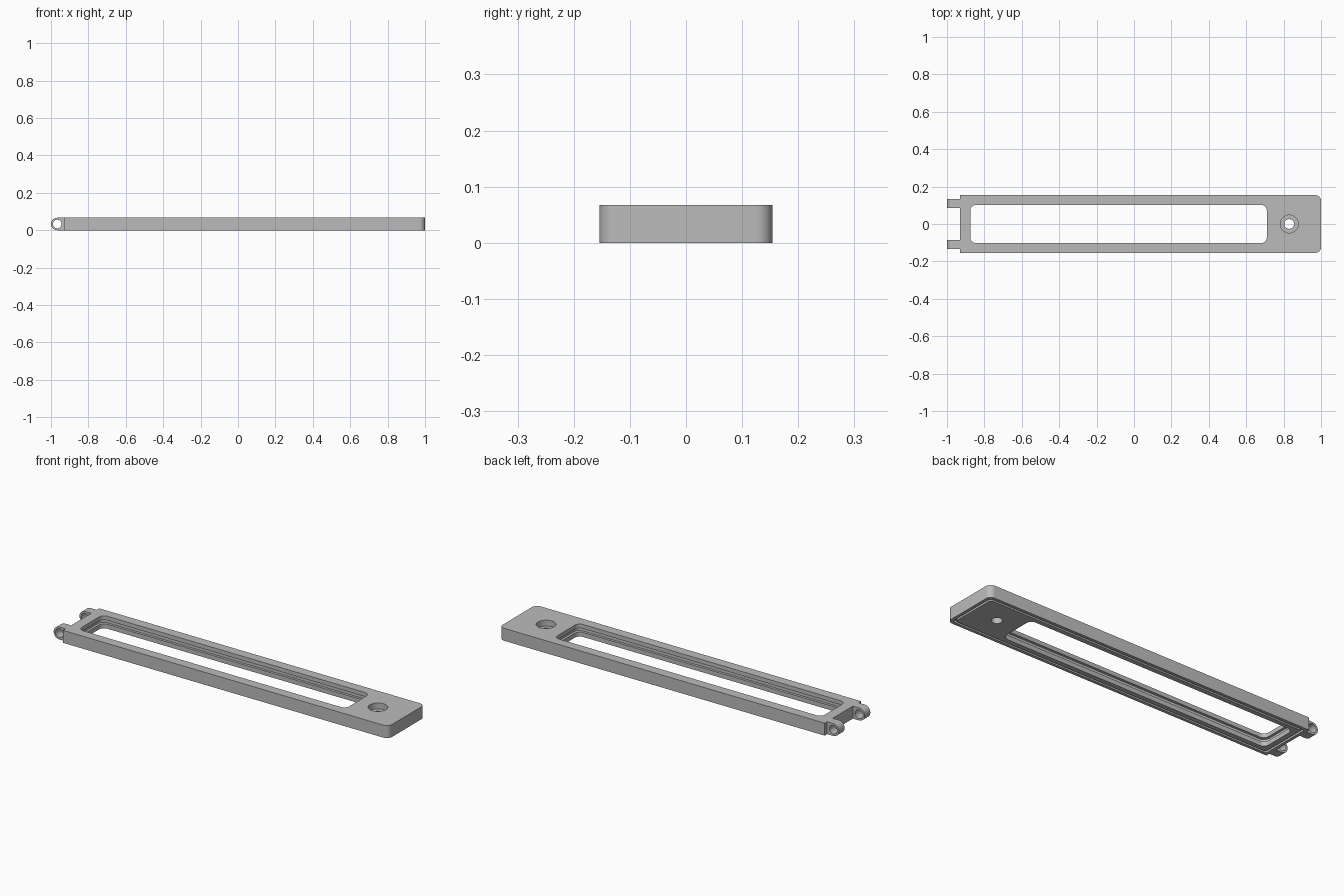
import bpy, bmesh
from math import sin, cos, pi, radians
from mathutils import Matrix

cube = bpy.data.objects.get("Cube")
if cube:
    bpy.data.objects.remove(cube, do_unlink=True)

grey = bpy.data.materials.new("plain grey")
grey.use_nodes = True
grey.diffuse_color = (0.5, 0.5, 0.5, 1)
grey.node_tree.nodes["Principled BSDF"].inputs["Base Color"].default_value = (0.5, 0.5, 0.5, 1)

H = 0.067       # plate thickness
HALF = 0.154    # half width of the plate


def extrude(name, pts, lo, hi, matrix=Matrix()):
    """Solid made by extruding a flat outline from lo to hi."""
    bm = bmesh.new()
    face = bm.faces.new([bm.verts.new((x, y, lo)) for x, y in pts])
    top = bmesh.ops.extrude_face_region(bm, geom=[face])["geom"]
    bmesh.ops.translate(bm, vec=(0, 0, hi - lo),
                        verts=[v for v in top if isinstance(v, bmesh.types.BMVert)])
    bm.transform(matrix)
    bmesh.ops.recalc_face_normals(bm, faces=bm.faces)
    mesh = bpy.data.meshes.new(name)
    bm.to_mesh(mesh)
    bm.free()
    mesh.materials.append(grey)
    ob = bpy.data.objects.new(name, mesh)
    bpy.context.collection.objects.link(ob)
    return ob


def arc(cx, cy, r, a0, a1, n):
    return [(cx + r * cos(a0 + (a1 - a0) * i / n), cy + r * sin(a0 + (a1 - a0) * i / n))
            for i in range(n + 1)]


def circle(cx, cy, r, n=40):
    return arc(cx, cy, r, 0, 2 * pi, n)[:-1]


def rounded(x0, x1, hy, r_right, r_left):
    """Rectangle outline with separate corner radii at its two ends."""
    pts = []
    for i, (x, y, r) in enumerate([(x1, hy, r_right), (x0, hy, r_left),
                                   (x0, -hy, r_left), (x1, -hy, r_right)]):
        if r == 0:
            pts.append((x, y))
        else:
            cx = x - r if x == x1 else x + r
            cy = y - r if y > 0 else y + r
            pts += arc(cx, cy, r, i * pi / 2, (i + 1) * pi / 2, 8)
    return pts


def cut(ob, cutter):
    cutter.hide_render = True
    mod = ob.modifiers.new("cut", "BOOLEAN")
    mod.operation = "DIFFERENCE"
    mod.solver = "EXACT"
    mod.object = cutter
    bpy.context.view_layer.objects.active = ob
    bpy.ops.object.modifier_apply(modifier=mod.name)
    bpy.data.objects.remove(cutter, do_unlink=True)


# Long plate, square at the hinge end and rounded at the other
frame = extrude("frame_plate", rounded(-0.93, 1, HALF, 0.03, 0), 0, H)

# Long window with a pane slot running round its inner wall
cut(frame, extrude("window_cutter", rounded(-0.875, 0.71, 0.102, 0.03, 0.03), -0.1, 0.2))
cut(frame, extrude("slot_cutter", rounded(-0.888, 0.723, 0.115, 0.03, 0.03), 0.024, 0.045))

# Counterbored screw hole
cut(frame, extrude("screw_cutter", circle(0.83, 0, 0.026), -0.1, 0.2))
cut(frame, extrude("counterbore_cutter", circle(0.83, 0, 0.048), 0.035, 0.2))

# Narrow groove round the underside
ring = extrude("groove_cutter", rounded(-0.914, 0.984, HALF - 0.016, 0.02, 0.01), -0.05, 0.012)
cut(ring, extrude("groove_core", rounded(-0.903, 0.973, HALF - 0.027, 0.015, 0.005), -0.1, 0.1))
cut(frame, ring)

# Pair of hinge lugs with round ends and pin holes
parts = [frame]
r = H / 2
upright = Matrix.Rotation(pi / 2, 4, "X")   # outline y becomes z, depth becomes -y
for side, lo in (("left", -0.133), ("right", 0.085)):
    outline = [(-0.929, H), *arc(-1 + r, r, r, pi / 2, 3 * pi / 2, 20), (-0.929, 0)]
    lug = extrude(side + "_hinge_lug", outline, lo, lo + 0.048, upright)
    cut(lug, extrude("pin_cutter", circle(-1 + r, r, 0.023, 32), lo - 0.02, lo + 0.07, upright))
    parts.append(lug)

for ob in parts:
    bpy.ops.object.select_all(action="DESELECT")
    ob.select_set(True)
    bpy.context.view_layer.objects.active = ob
    bpy.ops.object.shade_smooth_by_angle(angle=radians(30))
